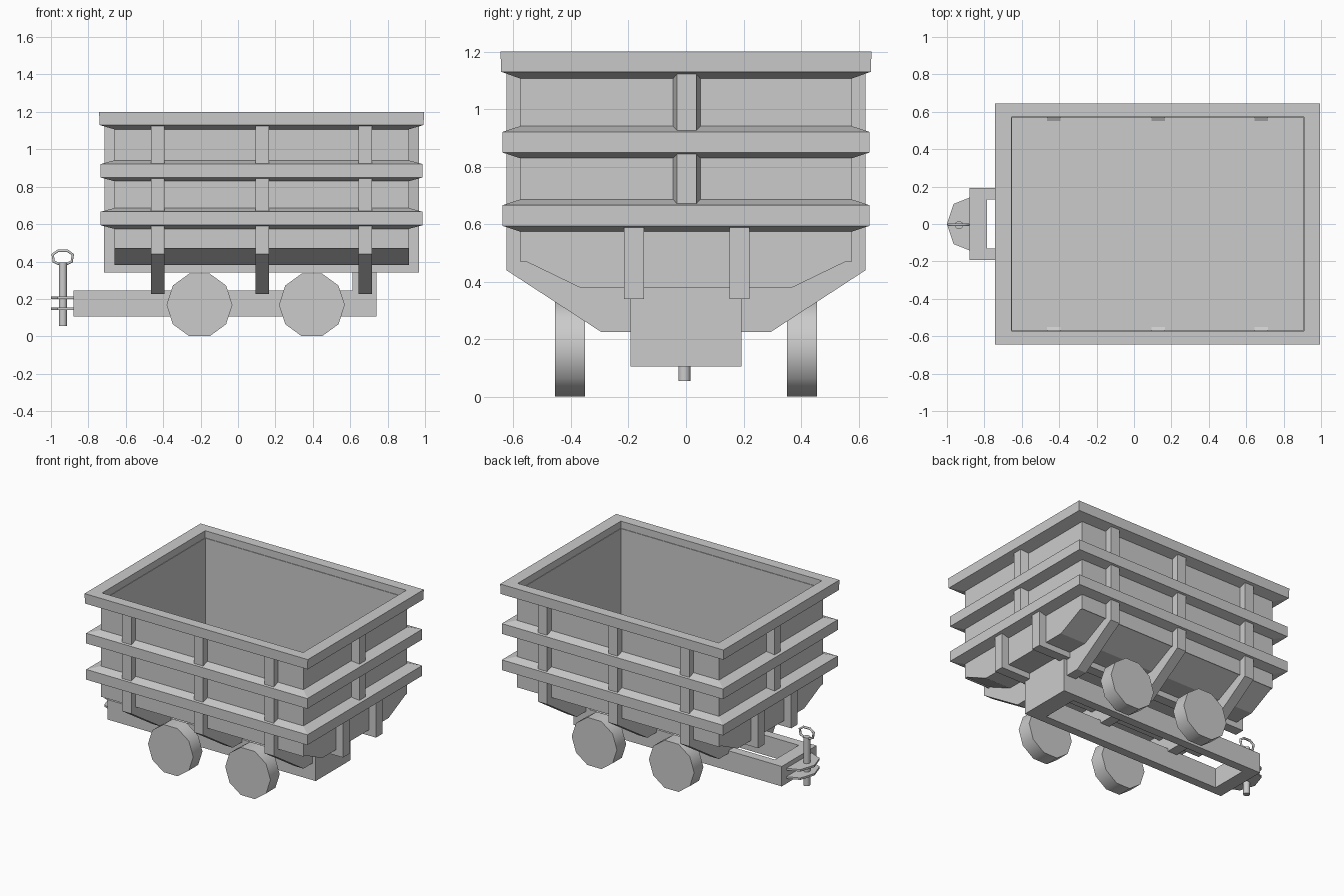
import bpy, bmesh, math
from mathutils import Vector

if "Cube" in bpy.data.objects:
    bpy.data.objects.remove(bpy.data.objects["Cube"])

CX, HX, HY = 0.126, 0.787, 0.577      # tub centre and half sizes


def finish(name, bm):
    bmesh.ops.recalc_face_normals(bm, faces=bm.faces)
    me = bpy.data.meshes.new(name)
    bm.to_mesh(me)
    bm.free()
    ob = bpy.data.objects.new(name, me)
    bpy.context.collection.objects.link(ob)
    return ob


def prism(name, pts, axis, a, b):
    """Extrude a 2D outline along an axis from a to b."""
    place = {'x': lambda p, t: (t, p[0], p[1]),
             'y': lambda p, t: (p[0], t, p[1]),
             'z': lambda p, t: (p[0], p[1], t)}[axis]
    bm = bmesh.new()
    f = bm.faces.new([bm.verts.new(place(p, a)) for p in pts])
    ext = bmesh.ops.extrude_face_region(bm, geom=[f])
    vs = [v for v in ext['geom'] if isinstance(v, bmesh.types.BMVert)]
    d = Vector(place((0, 0), b - a))
    bmesh.ops.translate(bm, verts=vs, vec=d)
    return finish(name, bm)


def box(name, x0, x1, y0, y1, z0, z1):
    return prism(name, [(x0, y0), (x1, y0), (x1, y1), (x0, y1)], 'z', z0, z1)


def ring(name, profile, kx=1.2):
    """Sweep an (outward offset, z) section around the tub rectangle."""
    bm = bmesh.new()
    loops = []
    for sx, sy in ((-1, -1), (1, -1), (1, 1), (-1, 1)):
        loops.append([bm.verts.new((CX + sx * (HX + o * kx), sy * (HY + o), z))
                      for o, z in profile])
    n = len(profile)
    for i in range(4):
        a, b = loops[i], loops[(i + 1) % 4]
        for j in range(n):
            k = (j + 1) % n
            bm.faces.new((a[j], b[j], b[k], a[k]))
    return finish(name, bm)


def cylinder(name, c, r, depth, sides, axis='z'):
    pts = [(c[0] + r * math.cos(2 * math.pi * i / sides),
            c[1] + r * math.sin(2 * math.pi * i / sides)) for i in range(sides)]
    ob = prism(name, pts, axis, *depth)
    bpy.context.view_layer.objects.active = ob
    ob.select_set(True)
    bpy.ops.object.shade_smooth_by_angle(angle=math.radians(50))
    ob.select_set(False)
    return ob


# Tub: sloped hull below, thin walls above
prism("tub_hull", [(-HY, 0.48), (-0.37, 0.38), (0.37, 0.38), (HY, 0.48)],
      'x', CX - HX, CX + HX)
ring("tub_walls", [(-0.008, 0.47), (0, 0.47), (0, 1.15), (-0.008, 1.15)], 1)

# Top rim and two chamfered bands
ring("top_rim", [(-0.004, 1.105), (0.066, 1.13), (0.068, 1.2), (-0.004, 1.2)])
for name, z in (("upper_band", 0.885), ("lower_band", 0.63)):
    ring(name, [(-0.004, z - 0.057), (0.061, z - 0.036),
                (0.061, z + 0.036), (-0.004, z + 0.057)])

# Side ribs wrapping beneath the hull
half = [(0.57, 1.15), (0.625, 1.15), (0.625, 0.44), (0.295, 0.225)]
inner = [(0.37, 0.39), (0.57, 0.49)]
rib = half + [(-y, z) for y, z in half[::-1]] \
    + [(-y, z) for y, z in inner[::-1]] + inner
for i, x in enumerate((-0.428, 0.13, 0.68)):
    prism(f"side_rib_{i}", rib, 'x', x - 0.036, x + 0.036)

# Lower end ribs running lengthwise under the hull
x0, x1 = CX - HX, CX + HX
runner = [(x0 - 0.055, 0.6), (x0 - 0.055, 0.34), (x1 + 0.055, 0.34),
          (x1 + 0.055, 0.6), (x1 - 0.005, 0.6), (x1 - 0.005, 0.385),
          (x0 + 0.005, 0.385), (x0 + 0.005, 0.6)]
for i, y in enumerate((-0.181, 0.186)):
    prism(f"end_rib_{i}", runner, 'y', y - 0.035, y + 0.035)

# Tapered centre posts on both ends
for s, name in ((-1, "rear_post"), (1, "front_post")):
    xe = CX + s * HX
    prism(name, [(xe - s * 0.004, -0.046), (xe + s * 0.054, -0.031),
                 (xe + s * 0.054, 0.036), (xe - s * 0.004, 0.051)], 'z', 0.64, 1.15)

# Chassis frame
for y0, y1 in ((-0.193, -0.132), (0.132, 0.193)):
    box("frame_rail", -0.88, 0.74, y0, y1, 0.105, 0.245)
box("frame_coupling_bar", -0.88, -0.785, -0.193, 0.193, 0.105, 0.245)
box("frame_end_block", 0.613, 0.74, -0.193, 0.193, 0.105, 0.382)

# Ten-sided wheels
for x in (-0.206, 0.395):
    for y in (-0.455, 0.352):
        cylinder("wheel", (x, 0.168), 0.176, (y, y + 0.103), 10, 'y')

# Coupling plates, pin and pull ring
plate = [(-0.87, 0.145), (-0.965, 0.107), (-1, 0), (-0.965, -0.107), (-0.87, -0.145)]
for z in (0.14, 0.199):
    prism("coupling_plate", plate, 'z', z, z + 0.014)
cylinder("coupling_pin", (-0.936, -0.006), 0.022, (0.055, 0.395), 10)

cu = bpy.data.curves.new("pull_ring", 'CURVE')
cu.dimensions = '3D'
cu.bevel_depth = 0.008
cu.bevel_resolution = 1
path = [(-0.962, 0.388), (-0.985, 0.4), (-0.991, 0.437), (-0.963, 0.457),
        (-0.911, 0.457), (-0.883, 0.437), (-0.889, 0.4), (-0.912, 0.388)]
sp = cu.splines.new('POLY')
sp.points.add(len(path) - 1)
for p, (x, z) in zip(sp.points, path):
    p.co = (x, -0.004, z, 1)
sp.use_cyclic_u = True
bpy.context.collection.objects.link(bpy.data.objects.new("pull_ring", cu))
